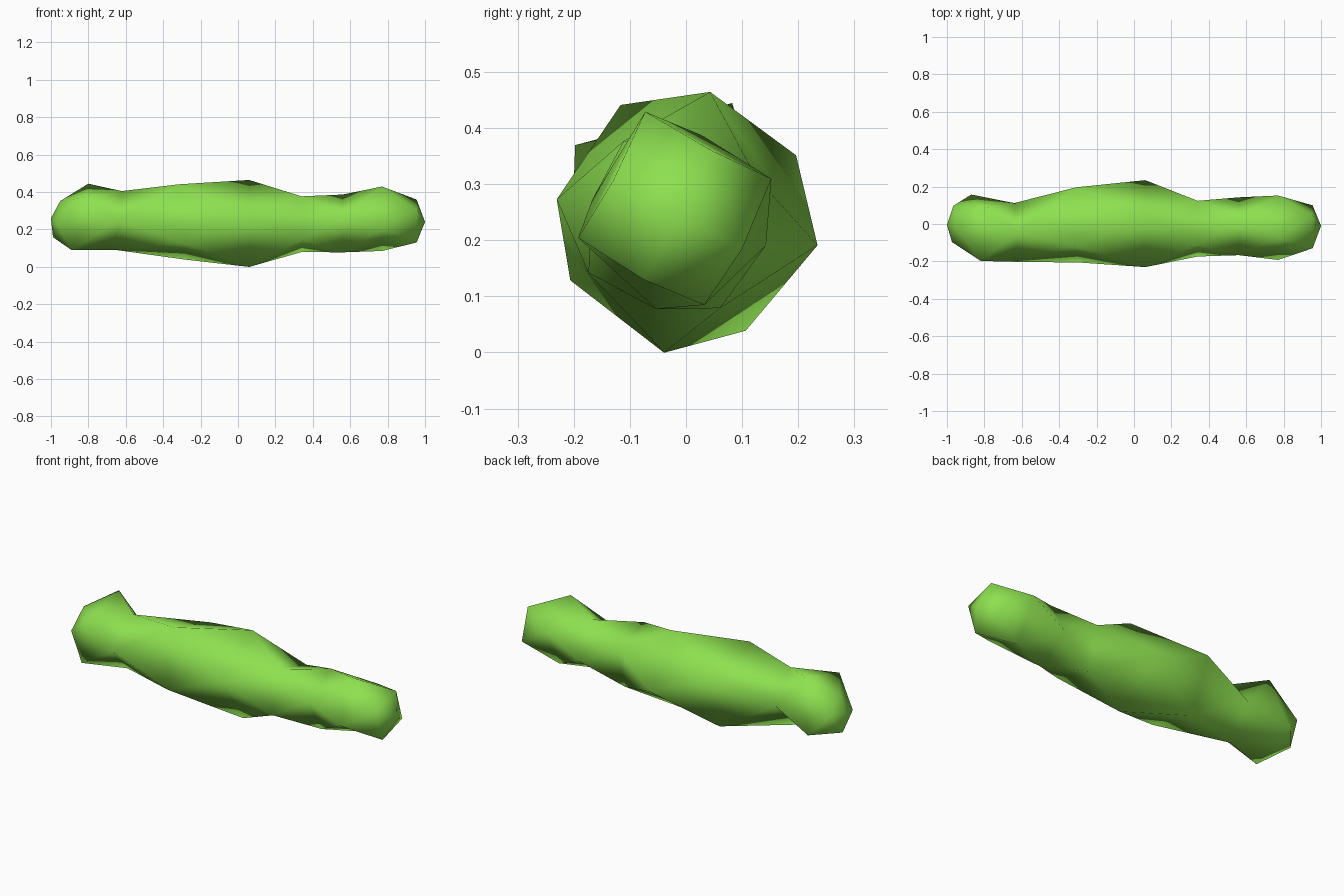
import bpy, bmesh, math

if "Cube" in bpy.data.objects:
    bpy.data.objects.remove(bpy.data.objects["Cube"])

green = bpy.data.materials.new("fresh green")
green.diffuse_color = (0.27, 0.75, 0.08, 1)
green.use_nodes = True
green.node_tree.nodes["Principled BSDF"].inputs["Base Color"].default_value = green.diffuse_color

# Four-sided sections along the body: x, centre y, centre z, radius, twist (deg), lean
sections = [
    (-0.970, 0.000, 0.255, 0.098, 100, 0.20),
    (-0.845, -0.020, 0.267, 0.205, 60, 0.25),
    (-0.640, -0.045, 0.248, 0.157, 90, 0.12),
    (-0.300, -0.005, 0.240, 0.230, 119, -0.08),
    (0.060, 0.002, 0.232, 0.236, 80, 0.0),
    (0.340, -0.025, 0.228, 0.172, 120, 0.0),
    (0.560, -0.012, 0.232, 0.160, 75, 0.0),
    (0.770, -0.020, 0.257, 0.180, 107, 0.0),
    (0.955, -0.015, 0.245, 0.130, 62, 0.0),
]
SIDES = 4

bm = bmesh.new()

# Twisted cross-sections
rings = []
for x, cy, cz, r, twist, lean in sections:
    ring = []
    for i in range(SIDES):
        a = math.radians(twist) + math.tau * i / SIDES
        dz = r * math.sin(a)
        ring.append(bm.verts.new((x + lean * dz, cy + r * math.cos(a), cz + dz)))
    rings.append(ring)

# Zigzag triangles between neighbouring sections
for k in range(len(rings) - 1):
    a, b = rings[k], rings[k + 1]
    if sections[k + 1][4] < sections[k][4]:
        a, b = b, a
    for i in range(SIDES):
        j = (i + 1) % SIDES
        bm.faces.new((a[i], a[j], b[i]))
        bm.faces.new((a[j], b[j], b[i]))

# Blunt tips at both ends
for ring, tip in ((rings[0], (-1, -0.005, 0.26)), (rings[-1], (1, -0.01, 0.24))):
    v = bm.verts.new(tip)
    for i in range(SIDES):
        bm.faces.new((ring[i], ring[(i + 1) % SIDES], v))

bmesh.ops.recalc_face_normals(bm, faces=bm.faces[:])
for f in bm.faces:
    f.smooth = True

mesh = bpy.data.meshes.new("lumpy_pod")
bm.to_mesh(mesh)
bm.free()
mesh.materials.append(green)
bpy.context.collection.objects.link(bpy.data.objects.new("lumpy_pod", mesh))
